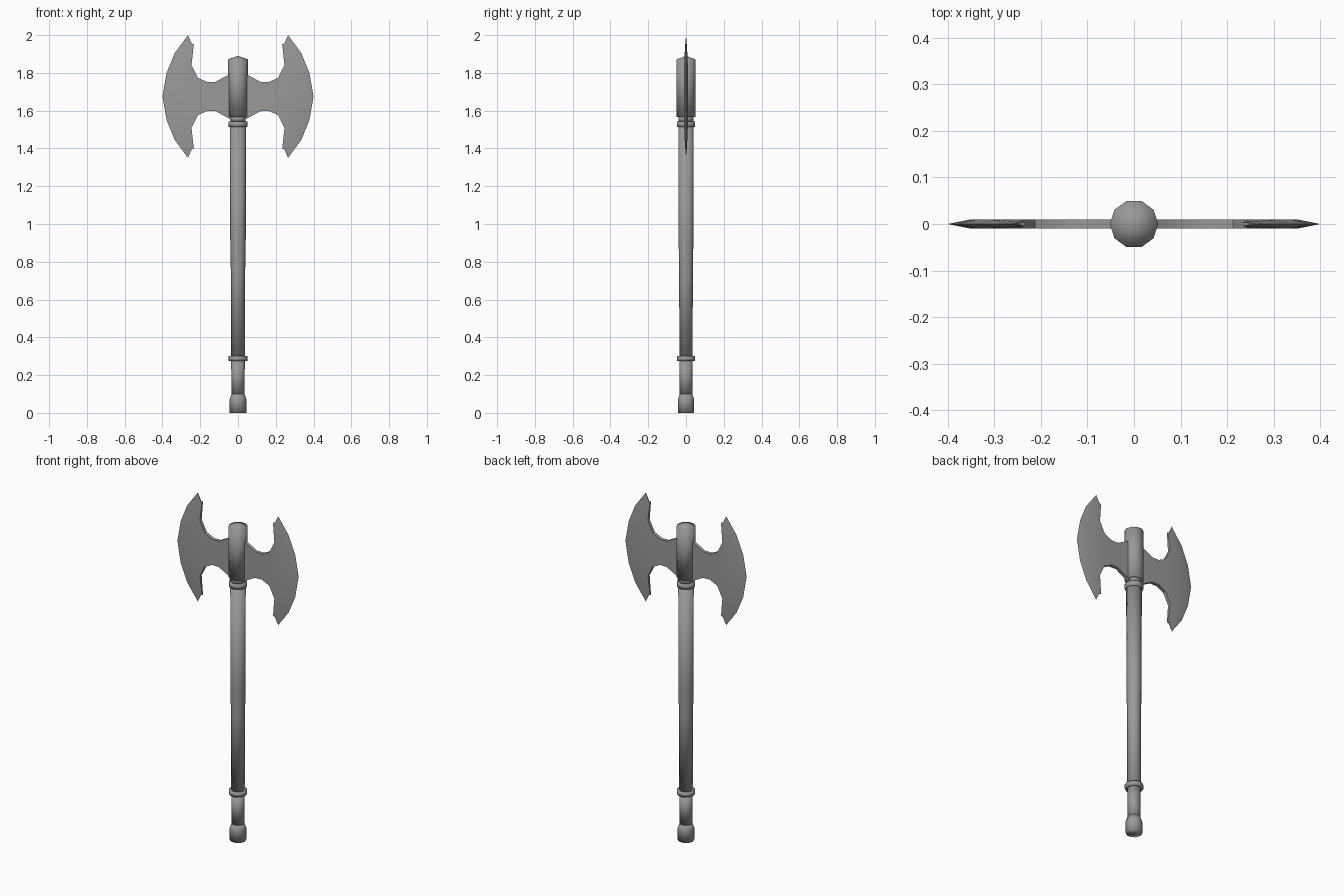
import bpy, bmesh
from math import sin, cos, pi

if "Cube" in bpy.data.objects:
    bpy.data.objects.remove(bpy.data.objects["Cube"])

# One plain metal colour
steel = bpy.data.materials.new("grey_metal")
steel.use_nodes = True
GREY = (0.32, 0.32, 0.32, 1)
steel.diffuse_color = GREY
steel.node_tree.nodes["Principled BSDF"].inputs["Base Color"].default_value = GREY


def finish(name, bm, angle):
    bmesh.ops.recalc_face_normals(bm, faces=bm.faces)
    mesh = bpy.data.meshes.new(name)
    bm.to_mesh(mesh)
    bm.free()
    obj = bpy.data.objects.new(name, mesh)
    bpy.context.collection.objects.link(obj)
    mesh.materials.append(steel)
    bpy.ops.object.select_all(action="DESELECT")
    obj.select_set(True)
    bpy.context.view_layer.objects.active = obj
    bpy.ops.object.shade_smooth_by_angle(angle=angle)
    return obj


def lathe(name, profile, sides=10):
    """Ten-sided turned part from (radius, height) pairs, capped at both ends."""
    bm = bmesh.new()
    rings = [[bm.verts.new((r * cos(2 * pi * i / sides), r * sin(2 * pi * i / sides), z))
              for i in range(sides)] for r, z in profile]
    for low, high in zip(rings, rings[1:]):
        for i in range(sides):
            j = (i + 1) % sides
            bm.faces.new((low[i], low[j], high[j], high[i]))
    bm.faces.new(rings[0])
    bm.faces.new(rings[-1])
    bmesh.ops.remove_doubles(bm, verts=bm.verts, dist=0.0005)
    return finish(name, bm, 1.7)


# Turned parts, from the foot up
lathe("pommel", [(0.045, 0), (0.045, 0.07), (0.035, 0.1)])
lathe("grip", [(0.035, 0.1), (0.036, 0.275)])
lathe("lower_ring", [(0.036, 0.275), (0.05, 0.275), (0.05, 0.3), (0.036, 0.3)])
lathe("shaft", [(0.037, 0.3), (0.038, 0.75), (0.041, 0.9), (0.042, 1.513)])
lathe("upper_ring", [(0.04, 1.513), (0.05, 1.513), (0.05, 1.543), (0.04, 1.543)])
lathe("neck", [(0.041, 1.543), (0.041, 1.567)])
lathe("head_socket", [(0.04, 1.567), (0.052, 1.567), (0.052, 1.872), (0.0001, 1.89)])

# Blade upper half as (x, height above the blade middle, half thickness)
MID = 1.675
NECK = [(0.03, 0.13, 0.01), (0.05, 0.115, 0.01), (0.12, 0.077, 0.01),
        (0.165, 0.077, 0.01), (0.213, 0.1, 0.01), (0.246, 0.167, 0.009),
        (0.234, 0.277, 0.004), (0.245, 0.28, 0.003)]
BEVEL = [(0.3, 0.2, 0.009), (0.335, 0.11, 0.01), (0.35, 0, 0.01)]
EDGE = [(0.265, 0.325, 0), (0.335, 0.23, 0), (0.378, 0.125, 0), (0.4, 0, 0)]


def blade(name, side):
    bm = bmesh.new()
    for up in (1, -1):
        for front in (1, -1):
            def point(p):
                return bm.verts.new((side * p[0], front * p[2], MID + up * p[1]))
            inner, bevel, edge = ([point(p) for p in row] for row in (NECK, BEVEL, EDGE))
            # Flat cheek from the neck out to the bevel line
            base = [point((x, 0, 0.01)) for x, _, _ in NECK[:5]]
            for i in range(4):
                bm.faces.new((base[i], base[i + 1], inner[i + 1], inner[i]))
            bm.faces.new((base[4], bevel[2], bevel[1], inner[4]))
            bm.faces.new((inner[4], bevel[1], bevel[0], inner[5]))
            bm.faces.new((inner[5], bevel[0], inner[6]))
            bm.faces.new((inner[6], bevel[0], inner[7]))
            # Ground cutting edge
            bm.faces.new((inner[7], bevel[0], edge[0]))
            bm.faces.new((bevel[0], edge[1], edge[0]))
            for i in range(2):
                bm.faces.new((bevel[i], bevel[i + 1], edge[i + 2], edge[i + 1]))
            # Half of the rim wall along the neck
            rim = [point((x, z, 0)) for x, z, _ in NECK] + [edge[0]]
            for i in range(7):
                bm.faces.new((inner[i], inner[i + 1], rim[i + 1], rim[i]))
            bm.faces.new((inner[7], edge[0], rim[7]))
    bmesh.ops.remove_doubles(bm, verts=bm.verts, dist=0.0005)
    return finish(name, bm, 0.5)


blade("left_blade", 1)
blade("right_blade", -1)
